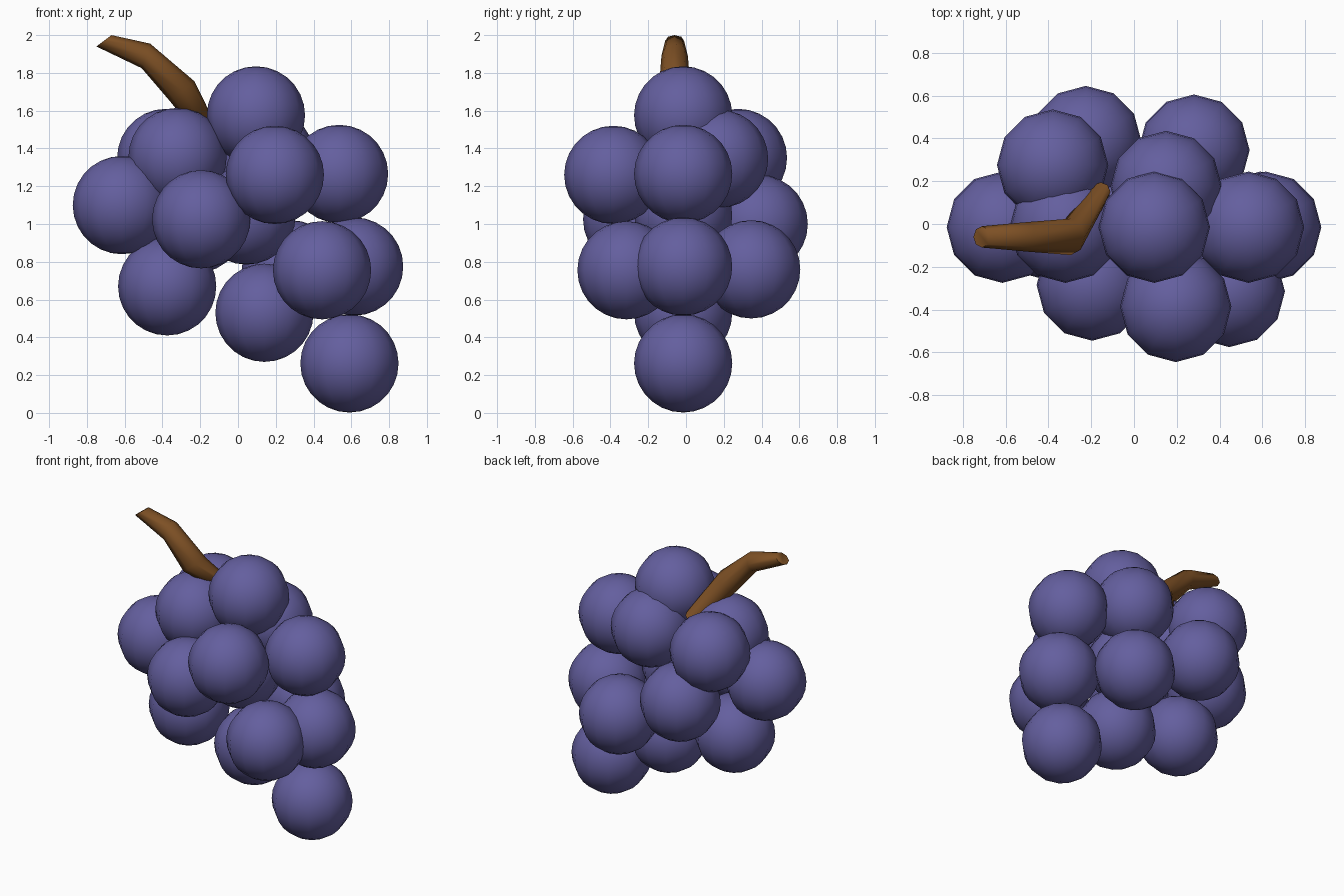
import bpy, bmesh, math
from mathutils import Vector

if "Cube" in bpy.data.objects:
    bpy.data.objects.remove(bpy.data.objects["Cube"])


def material(name, rgb):
    m = bpy.data.materials.new(name)
    m.diffuse_color = (*rgb, 1)
    m.use_nodes = True
    m.node_tree.nodes["Principled BSDF"].inputs["Base Color"].default_value = m.diffuse_color
    return m


def finish(bm, name, mat, angle):
    bmesh.ops.recalc_face_normals(bm, faces=bm.faces)
    mesh = bpy.data.meshes.new(name)
    bm.to_mesh(mesh)
    bm.free()
    mesh.materials.append(mat)
    ob = bpy.data.objects.new(name, mesh)
    bpy.context.collection.objects.link(ob)
    bpy.ops.object.select_all(action='DESELECT')
    bpy.context.view_layer.objects.active = ob
    ob.select_set(True)
    bpy.ops.object.shade_smooth_by_angle(angle=math.radians(angle))
    return ob


purple = material("grape purple", (0.127, 0.114, 0.345))
brown = material("stem brown", (0.205, 0.08, 0.018))

# Grapes: centres of the berries, top to bottom
R = 0.26
berries = [
    (0.095, -0.015, 1.575),
    (-0.32, -0.015, 1.355), (-0.38, 0.275, 1.35), (0.15, 0.175, 1.345),
    (0.535, -0.015, 1.265), (0.195, -0.385, 1.26),
    (-0.615, -0.015, 1.10), (-0.195, -0.285, 1.025),
    (-0.225, 0.385, 1.0), (0.045, -0.015, 1.045),
    (0.615, -0.015, 0.775), (0.445, -0.315, 0.755), (0.28, 0.345, 0.76),
    (-0.375, -0.01, 0.67), (0.14, -0.015, 0.53), (0.59, -0.015, 0.262),
]
for i, c in enumerate(berries):
    bm = bmesh.new()
    bmesh.ops.create_uvsphere(bm, u_segments=12, v_segments=14, radius=R)
    ob = finish(bm, f"grape_{i + 1}", purple, 60)
    ob.location = c

# Stem: rings given by upper edge (x, z), lower edge (x, z), y and half width
rings = [
    (-0.67, 2.00, -0.75, 1.94, -0.06, 0.05),
    (-0.465, 1.955, -0.51, 1.825, -0.06, 0.07),
    (-0.23, 1.755, -0.36, 1.65, -0.06, 0.085),
    (-0.11, 1.51, -0.20, 1.45, 0.15, 0.045),
]
SIDES = 8
bm = bmesh.new()
loops = []
for tx, tz, bx, bz, y, w in rings:
    top, low = Vector((tx, y, tz)), Vector((bx, y, bz))
    mid, up = (top + low) / 2, (top - low) / 2
    loops.append([bm.verts.new(mid + up * math.cos(a) + Vector((0, w * math.sin(a), 0)))
                  for a in (math.tau * k / SIDES for k in range(SIDES))])
for a, b in zip(loops, loops[1:]):
    for k in range(SIDES):
        n = (k + 1) % SIDES
        bm.faces.new((a[k], a[n], b[n], b[k]))
bm.faces.new(loops[0])
bm.faces.new(loops[-1])
finish(bm, "stem", brown, 60)
